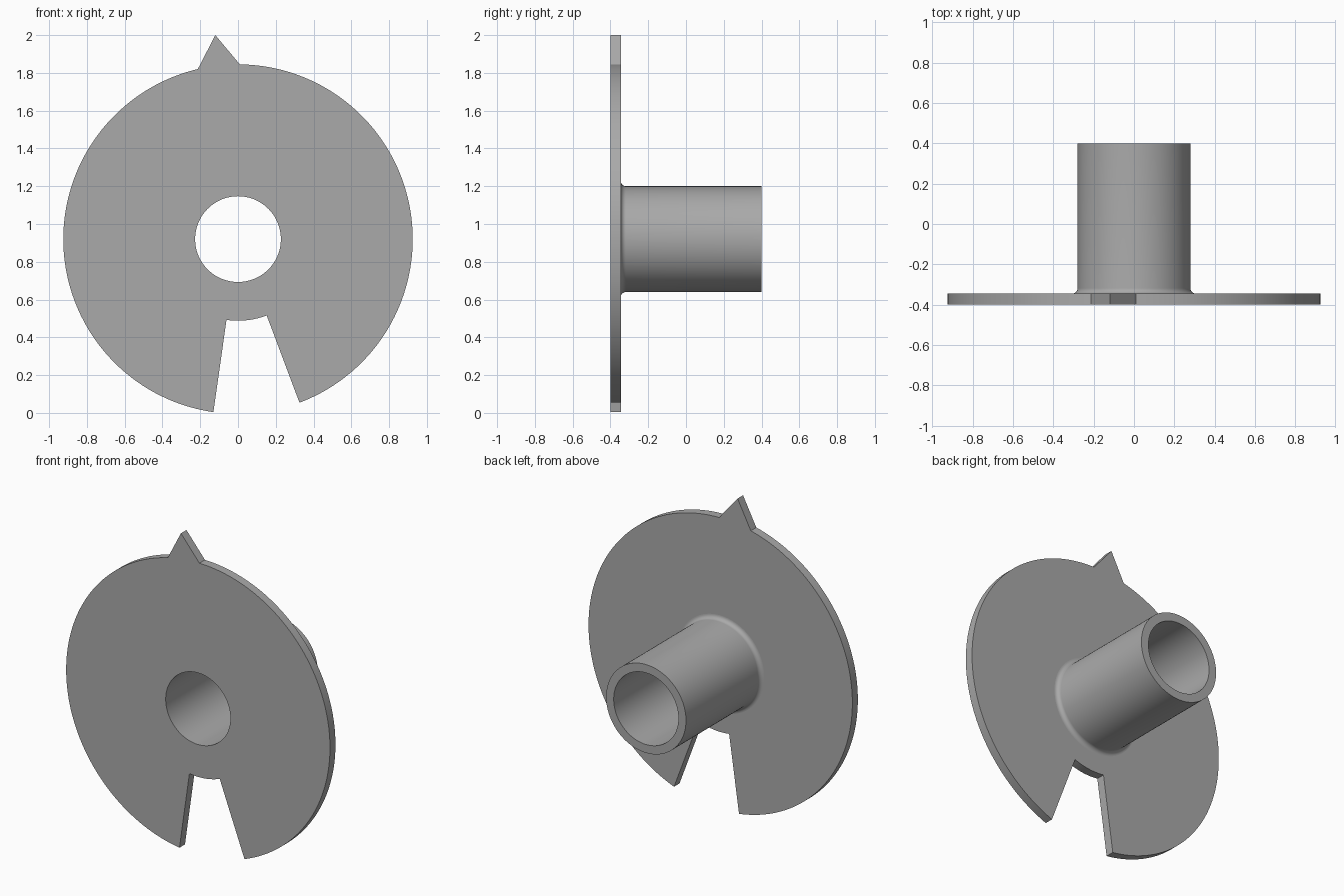
import bpy, bmesh
from math import sin, cos, radians, pi, atan2, hypot

cube = bpy.data.objects.get("Cube")
if cube:
    bpy.data.objects.remove(cube, do_unlink=True)

CENTRE_Z = 0.92
DISC_R, NOTCH_R, BORE_R, TUBE_R = 0.925, 0.432, 0.227, 0.28
FRONT, PLATE_BACK, TUBE_END = -0.4, -0.345, 0.4
FILLET = 0.027
SEGMENTS = 128

grey = bpy.data.materials.new("plain grey")
grey.use_nodes = True
grey.diffuse_color = (0.4, 0.4, 0.4, 1)
grey.node_tree.nodes["Principled BSDF"].inputs["Base Color"].default_value = (0.4, 0.4, 0.4, 1)


def arc(radius, start, end, steps):
    """Points (x, z) along an arc, angles in degrees from +x."""
    angles = [radians(start + (end - start) * i / steps) for i in range(steps + 1)]
    return [(radius * cos(a), radius * sin(a)) for a in angles]


def make_object(name, bm):
    bmesh.ops.recalc_face_normals(bm, faces=bm.faces)
    mesh = bpy.data.meshes.new(name)
    bm.to_mesh(mesh)
    bm.free()
    mesh.materials.append(grey)
    obj = bpy.data.objects.new(name, mesh)
    bpy.context.collection.objects.link(obj)
    obj.location.z = CENTRE_Z
    bpy.ops.object.select_all(action='DESELECT')
    obj.select_set(True)
    bpy.context.view_layer.objects.active = obj
    return obj


# Disc with a radial notch below, a pointer tooth on top and a round hole
notch_left, notch_right = -98.1, -69.4
tooth_right, tooth_left = 89.4, 103.3
outline = arc(DISC_R, notch_right, tooth_right, 88)
outline.append((-0.12, 2.0 - CENTRE_Z))
outline += arc(DISC_R, tooth_left, 360 + notch_left, 88)
outline += arc(NOTCH_R, notch_left, notch_right, 12)
hole = arc(BORE_R, 0, 360, SEGMENTS)[:-1]

bm = bmesh.new()
for loop in (outline, hole):
    verts = [bm.verts.new((x, (FRONT + PLATE_BACK) / 2, z)) for x, z in loop]
    for a, b in zip(verts, verts[1:] + verts[:1]):
        bm.edges.new((a, b))
bmesh.ops.triangle_fill(bm, edges=bm.edges[:], use_beauty=True)
disc = make_object("notched_disc", bm)
solid = disc.modifiers.new("thickness", 'SOLIDIFY')
solid.thickness = PLATE_BACK - FRONT
solid.offset = 0
bpy.ops.object.modifier_apply(modifier=solid.name)
bpy.ops.object.shade_smooth_by_angle(angle=radians(25))

# Hollow tube with a filleted foot, spun from its (radius, y) profile
profile = [(BORE_R, PLATE_BACK), (BORE_R, TUBE_END), (TUBE_R, TUBE_END)]
profile += [(TUBE_R + FILLET + x, PLATE_BACK + FILLET + y)
            for x, y in arc(FILLET, 180, 270, 8)]
bm = bmesh.new()
verts = [bm.verts.new((r, y, 0)) for r, y in profile]
edges = [bm.edges.new(pair) for pair in zip(verts, verts[1:])]
bmesh.ops.spin(bm, geom=verts + edges, cent=(0, 0, 0), axis=(0, 1, 0),
               angle=2 * pi, steps=SEGMENTS, use_merge=True)
bmesh.ops.remove_doubles(bm, verts=bm.verts, dist=0.0001)
make_object("hollow_tube", bm)
bpy.ops.object.shade_smooth_by_angle(angle=radians(25))
